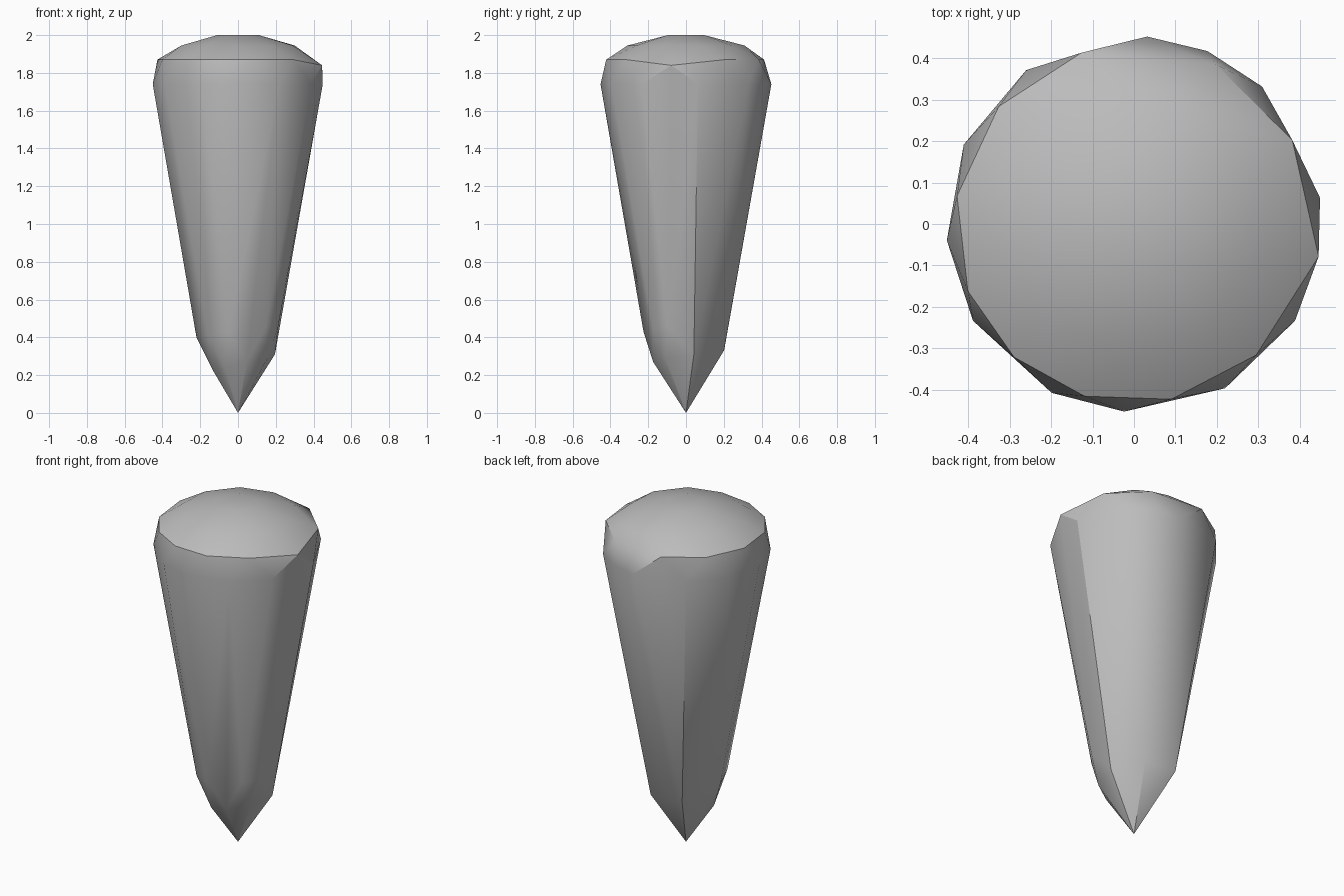
import bpy, bmesh
from math import radians, cos, sin

cube = bpy.data.objects.get("Cube")
if cube:
    bpy.data.objects.remove(cube, do_unlink=True)

stone = bpy.data.materials.new("stone_grey")
stone.use_nodes = True
grey = (0.5, 0.5, 0.5, 1)
stone.diffuse_color = grey
stone.node_tree.nodes["Principled BSDF"].inputs["Base Color"].default_value = grey

bm = bmesh.new()


def point(angle, radius, z):
    a = radians(angle)
    bm.verts.new((radius * cos(a), radius * sin(a), z))


def ring(angles, radius, z):
    for angle in angles:
        point(angle, radius, z)


# Widest ring and the chamfered shoulder above it
ring((8, 47, 67, 86, 125, 155, 185, 211, 244, 267, 299, 329), 0.453, 1.74)
ring((28, 63, 107, 139, 171, 202, 228, 254, 282, 313), 0.432, 1.87)
point(350, 0.452, 1.84)

# Shallow domed cap
ring(range(15, 375, 36), 0.31, 1.945)
ring(range(0, 360, 60), 0.11, 2.0)

# Uneven lower end of the shaft
for angle, radius, z in ((12, .2, .31), (66, .22, .33), (120, .235, .34),
                         (182, .22, .4), (225, .225, .41), (258, .23, .43),
                         (310, .23, .455), (335, .235, .46)):
    point(angle, radius, z)

# Small bevel on the front of the point, then the tip
for angle, radius, z in ((210, .15, .22), (245, .165, .24),
                         (285, .18, .27), (325, .19, .29)):
    point(angle, radius, z)
bm.verts.new((0, 0, 0))

# Wrap the rings in faceted faces
bmesh.ops.convex_hull(bm, input=bm.verts[:])
loose = [v for v in bm.verts if not v.link_faces]
bmesh.ops.delete(bm, geom=loose, context='VERTS')
bmesh.ops.recalc_face_normals(bm, faces=bm.faces[:])

mesh = bpy.data.meshes.new("stone_spike")
bm.to_mesh(mesh)
bm.free()
mesh.materials.append(stone)
spike = bpy.data.objects.new("stone_spike", mesh)
bpy.context.collection.objects.link(spike)

bpy.ops.object.select_all(action='DESELECT')
spike.select_set(True)
bpy.context.view_layer.objects.active = spike
bpy.ops.object.shade_smooth_by_angle(angle=radians(30))
